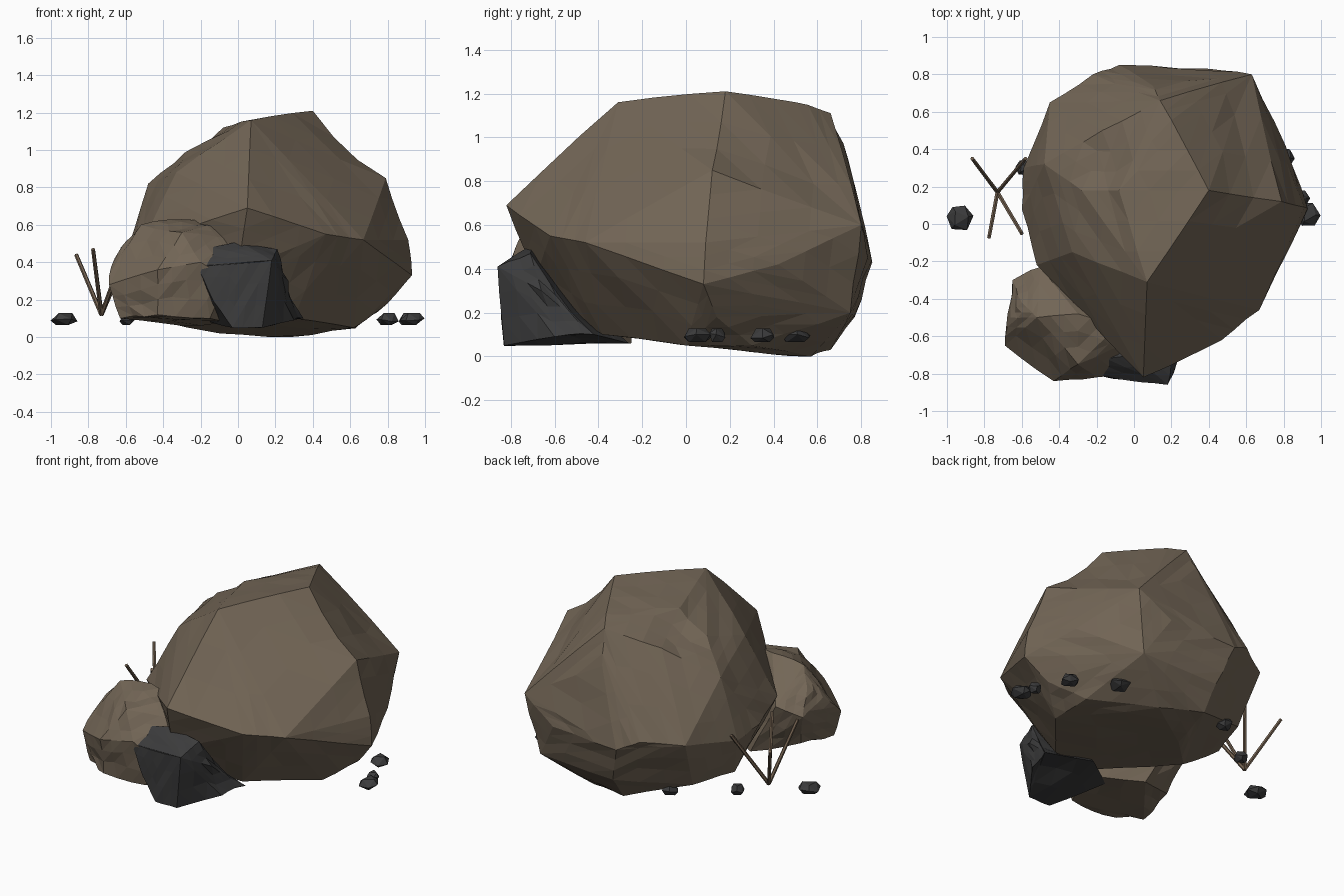
import bpy, bmesh, math, random
from mathutils import Vector

random.seed(4)


def material(name, rgb):
    m = bpy.data.materials.new(name)
    m.diffuse_color = (*rgb, 1)
    return m


BROWN = material("brown_stone", (0.17, 0.132, 0.093))
DARK = material("dark_stone", (0.045, 0.045, 0.046))
WOOD = material("dry_wood", (0.17, 0.12, 0.08))


def finish(bm, name, mat):
    bmesh.ops.recalc_face_normals(bm, faces=bm.faces)
    me = bpy.data.meshes.new(name)
    bm.to_mesh(me)
    bm.free()
    ob = bpy.data.objects.new(name, me)
    me.materials.append(mat)
    bpy.context.collection.objects.link(ob)
    return ob


def rock(name, corners, mat, cuts=1, rough=0.01, dents=()):
    """Hull around key corners, then chipped flat facets between them."""
    bm = bmesh.new()
    for c in corners:
        bm.verts.new(c)
    res = bmesh.ops.convex_hull(bm, input=bm.verts)
    junk = {g for g in res["geom_interior"] + res["geom_unused"]
            if isinstance(g, bmesh.types.BMVert)}
    bmesh.ops.delete(bm, geom=list(junk), context='VERTS')
    old = {tuple(round(k, 4) for k in v.co) for v in bm.verts}
    if cuts:
        bmesh.ops.subdivide_edges(bm, edges=bm.edges[:], cuts=cuts, use_grid_fill=True)
    bmesh.ops.triangulate(bm, faces=bm.faces[:])
    bm.normal_update()
    for v in bm.verts:
        n = v.normal.copy()
        if tuple(round(k, 4) for k in v.co) not in old:
            v.co += n * random.uniform(-rough, rough)
            for p, r, depth in dents:
                d = (v.co - Vector(p)).length
                if d < r:
                    v.co -= n * depth * (1 - d / r)
    return finish(bm, name, mat)


# Large boulder
rock("large_boulder", [
    # crest and upper ridges
    (0.07, -0.31, 1.16), (0.40, 0.18, 1.21), (0.23, 0.50, 1.16), (0.14, 0.66, 1.11),
    (-0.08, 0.18, 1.12), (-0.28, 0.18, 0.99), (-0.48, 0.32, 0.82), (-0.33, -0.15, 0.88),
    (-0.17, 0.50, 1.0),
    # waist
    (0.05, -0.82, 0.69), (0.67, -0.46, 0.52), (0.47, -0.62, 0.55), (0.93, 0.08, 0.33),
    (0.91, 0.09, 0.52), (0.79, 0.12, 0.85), (0.63, 0.80, 0.60), (0.40, 0.83, 0.45),
    (0.81, 0.42, 0.42), (-0.08, 0.85, 0.43), (-0.22, 0.80, 0.50), (-0.45, 0.65, 0.48),
    (-0.59, 0.30, 0.42), (-0.60, 0.08, 0.45), (-0.52, -0.22, 0.50), (0.10, 0.74, 0.90),
    # underside
    (0.0, -0.68, 0.36), (0.05, -0.57, 0.21), (0.0, -0.42, 0.11), (0.30, -0.38, 0.10),
    (0.62, 0.0, 0.05), (0.80, 0.14, 0.18), (0.63, 0.30, 0.05), (0.28, 0.57, 0.0),
    (0.0, 0.66, 0.03), (-0.10, 0.30, 0.02), (-0.35, 0.05, 0.07), (-0.50, 0.20, 0.15),
    (-0.40, 0.50, 0.15), (0.0, 0.77, 0.18), (0.55, 0.75, 0.20)],
    BROWN, 2, 0.006,
    [((0.58, 0.15, 1.03), 0.22, 0.05), ((0.60, 0.50, 0.85), 0.25, 0.04),
     ((-0.15, 0.32, 1.04), 0.22, 0.04)])

# Smaller brown rock at the front left
rock("side_rock", [
    (-0.65, -0.30, 0.36), (-0.50, -0.23, 0.42), (-0.66, -0.50, 0.42), (-0.69, -0.65, 0.28),
    (-0.60, -0.42, 0.50), (-0.52, -0.50, 0.60), (-0.30, -0.48, 0.63), (-0.10, -0.55, 0.60),
    (-0.02, -0.62, 0.52), (-0.30, -0.75, 0.56), (-0.43, -0.84, 0.36), (-0.20, -0.82, 0.40),
    (-0.05, -0.78, 0.30), (-0.63, -0.66, 0.10), (-0.43, -0.80, 0.12), (-0.15, -0.76, 0.10),
    (-0.58, -0.38, 0.14), (-0.30, -0.25, 0.06), (0.0, -0.45, 0.08)],
    BROWN, 2, 0.010)

# Dark angular rock at the front
rock("dark_rock", [
    (-0.22, -0.81, 0.38), (0.0, -0.84, 0.39), (0.18, -0.86, 0.41), (0.21, -0.71, 0.47),
    (0.0, -0.70, 0.51), (-0.15, -0.72, 0.48), (0.13, -0.83, 0.05), (-0.03, -0.83, 0.05),
    (-0.13, -0.82, 0.19), (0.27, -0.66, 0.30), (0.35, -0.42, 0.10), (0.30, -0.60, 0.09),
    (0.10, -0.26, 0.06), (-0.15, -0.45, 0.08)],
    DARK, 2, 0.004, [((0.22, -0.52, 0.25), 0.25, 0.05)])

# Pebbles: x, y, width
for i, (x, y, w) in enumerate([(-0.93, 0.03, 0.14), (0.93, 0.05, 0.13), (0.90, 0.14, 0.08),
                               (0.80, 0.35, 0.115), (0.53, 0.50, 0.14), (-0.59, 0.30, 0.085),
                               (-0.26, 0.54, 0.10)]):
    pts = []
    for k in range(6):
        a = k * math.pi / 3 + random.uniform(-0.2, 0.2)
        pts.append((x + w * 0.52 * math.cos(a), y + w * 0.52 * math.sin(a),
                    0.095 + random.uniform(-0.012, 0.012)))
        h = -0.03 if k % 2 else 0.033
        pts.append((x + w * 0.32 * math.cos(a), y + w * 0.32 * math.sin(a), 0.095 + h))
    rock(f"pebble_{i + 1}", pts, DARK, 0)

# Dry twigs fanning out from one root
root = Vector((-0.73, 0.17, 0.12))
for i, tip in enumerate([(-0.865, 0.35, 0.44), (-0.775, -0.07, 0.47),
                         (-0.60, -0.05, 0.48), (-0.58, 0.35, 0.47)]):
    d = Vector(tip) - root
    bm = bmesh.new()
    bmesh.ops.create_cone(bm, cap_ends=True, segments=6, radius1=0.012, radius2=0.011,
                          depth=d.length)
    ob = finish(bm, f"twig_{i + 1}", WOOD)
    ob.rotation_euler = d.to_track_quat('Z', 'Y').to_euler()
    ob.location = root + d / 2
